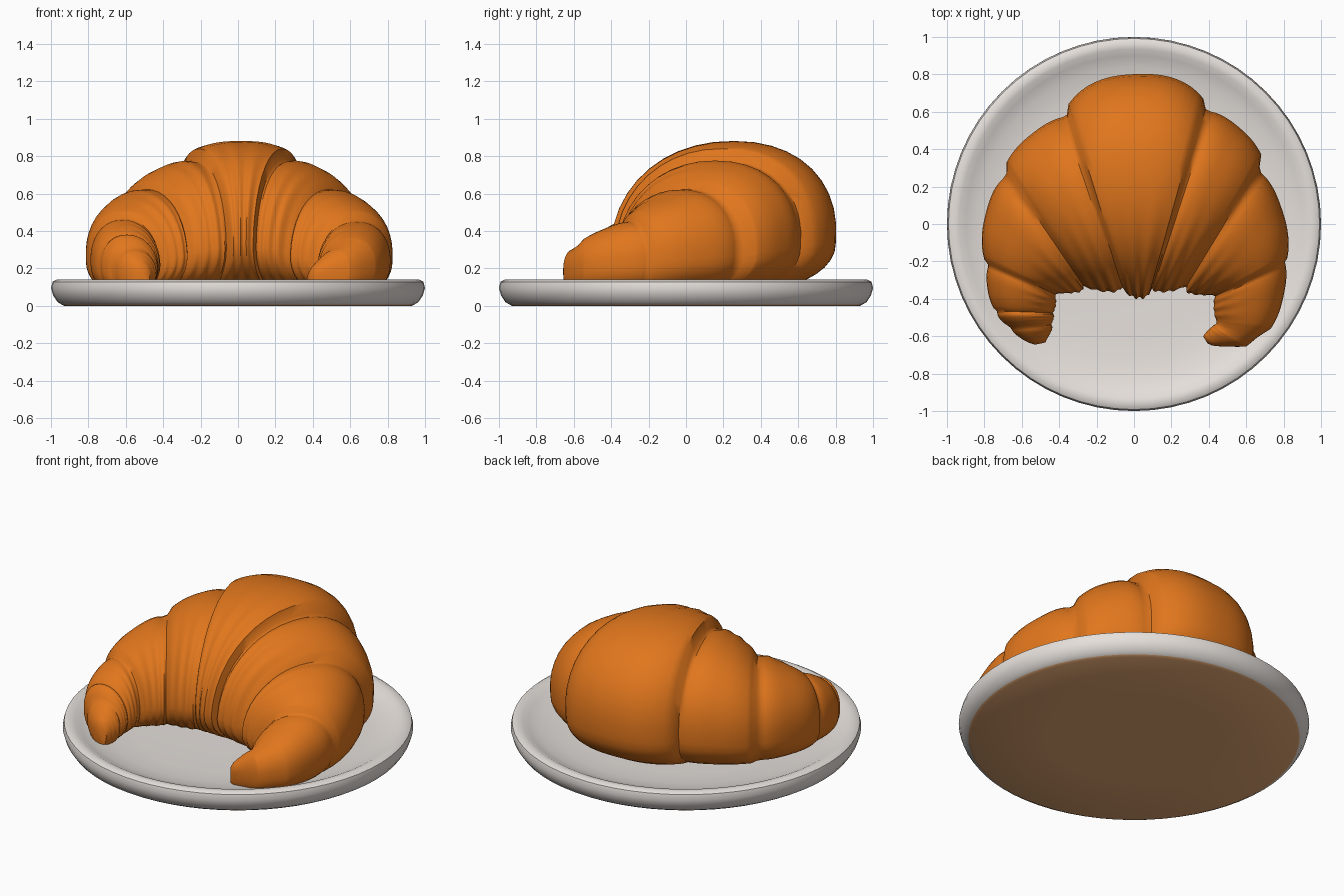
import bpy, bmesh, math
from mathutils import Vector

if "Cube" in bpy.data.objects:
    bpy.data.objects.remove(bpy.data.objects["Cube"])


def material(name, rgb):
    m = bpy.data.materials.new(name)
    m.diffuse_color = (*rgb, 1)
    m.use_nodes = True
    m.node_tree.nodes["Principled BSDF"].inputs["Base Color"].default_value = m.diffuse_color
    return m


CRUST = material("baked crust orange", (0.75, 0.182, 0.012))
WHITE = material("plate white", (0.79, 0.745, 0.71))
BASE = material("plate base tan", (0.79, 0.40, 0.175))


def finish(name, bm, mats, angle):
    bmesh.ops.recalc_face_normals(bm, faces=bm.faces)
    me = bpy.data.meshes.new(name)
    bm.to_mesh(me)
    bm.free()
    ob = bpy.data.objects.new(name, me)
    bpy.context.collection.objects.link(ob)
    for m in mats:
        me.materials.append(m)
    bpy.context.view_layer.objects.active = ob
    ob.select_set(True)
    bpy.ops.object.shade_smooth_by_angle(angle=math.radians(angle))
    ob.select_set(False)
    return ob


def loft(bm, rings):
    for a, b in zip(rings, rings[1:]):
        n = len(a)
        for i in range(n):
            j = (i + 1) % n
            bm.faces.new((a[i], a[j], b[j], b[i]))


# Plate: lathed profile with a shallow well and rounded rim
profile = [(0.5, 0), (0.93, 0), (0.945, 0.008), (0.965, 0.02), (0.988, 0.055), (1.0, 0.095),
           (0.992, 0.128), (0.97, 0.14), (0.935, 0.136), (0.90, 0.118),
           (0.84, 0.098), (0.74, 0.082), (0.6, 0.074), (0.3, 0.07)]
bm = bmesh.new()
rings = [[bm.verts.new((r * math.cos(2 * math.pi * i / 64),
                        r * math.sin(2 * math.pi * i / 64), z)) for i in range(64)]
         for r, z in profile]
loft(bm, rings)
bm.faces.new(rings[0])
bm.faces.new(rings[-1])
for f in bm.faces:                      # tan underside
    f.material_index = 1 if f.calc_center_median().z < 0.006 else 0
finish("plate", bm, [WHITE, BASE], 40)

# Croissant segments, left tip to right tip: two edges and an outward puff.
# Each edge is inner x, inner y, outer x, outer y, top height
SEGMENTS = [
    ((-0.465, -0.615, -0.56, -0.635, 0.23), (-0.435, -0.55, -0.65, -0.57, 0.30), 0.01),
    ((-0.44, -0.53, -0.68, -0.54, 0.33), (-0.43, -0.48, -0.73, -0.48, 0.38), 0.01),
    ((-0.43, -0.47, -0.75, -0.45, 0.39), (-0.42, -0.39, -0.78, -0.23, 0.46), 0.02),
    ((-0.40, -0.37, -0.80, -0.19, 0.50), (-0.27, -0.35, -0.70, 0.24, 0.62), 0.055),
    ((-0.25, -0.34, -0.68, 0.33, 0.66), (-0.07, -0.35, -0.38, 0.57, 0.77), 0.035),
    ((-0.04, -0.37, -0.35, 0.64, 0.84), (0.08, -0.38, 0.37, 0.67, 0.84), 0.145),
    ((0.10, -0.35, 0.41, 0.60, 0.77), (0.26, -0.34, 0.68, 0.37, 0.66), 0.035),
    ((0.28, -0.36, 0.68, 0.27, 0.62), (0.42, -0.38, 0.82, -0.18, 0.50), 0.055),
    ((0.43, -0.40, 0.81, -0.22, 0.45), (0.44, -0.52, 0.73, -0.56, 0.36), 0.03),
    ((0.43, -0.54, 0.60, -0.655, 0.30), (0.38, -0.585, 0.42, -0.65, 0.21), 0.005),
]
N = 40


def section(bm, edge, bulge=0.0, k=1.0, puff=0.0, ripple=0.0):
    """Upright rounded section between an inner and an outer point."""
    ix, iy, ox, oy, h = edge
    I, O = Vector((ix, iy)), Vector((ox, oy))
    w = (O - I).length
    d = (O - I) / w
    O = O + d * puff * bulge
    I = I - d * 0.02 * w * bulge
    h += 0.04 * w * bulge
    c, half = (I + O) / 2, (O - I).length / 2 * k
    zc, zb = 0.10 + 0.27 * h, 0.06
    out = []
    for i in range(N):
        a = 2 * math.pi * i / N
        ca, sa = math.cos(a), math.sin(a)
        r = 1 + ripple * max(0, -ca)     # fine pastry folds on the inner side
        p = c + d * half * r * math.copysign(abs(ca) ** 0.93, ca)
        p += d * half * 0.09 * max(0, sa)  # crown leans towards the back
        z = zc + r * ((h - zc) * k if sa > 0 else zc - zb) * math.copysign(abs(sa) ** 0.93, sa)
        out.append(bm.verts.new((p.x, p.y, z)))
    return out


def mix(a, b, t):
    return tuple(x + (y - x) * t for x, y in zip(a, b))


# Croissant: puffed segments with pinched grooves between them
bm = bmesh.new()
rings = []
STEPS = 18
for s, (a, b, puff) in enumerate(SEGMENTS):
    for i in range(STEPS + 1):
        t = i / STEPS
        rings.append(section(bm, mix(a, b, t), 1 - abs(2 * t - 1) ** 2.5, 1,
                             puff, 0.012 * math.sin(6 * math.pi * t)))
    if s + 1 < len(SEGMENTS):
        rings.append(section(bm, mix(b, SEGMENTS[s + 1][0], 0.5), 0, 0.955))
loft(bm, rings)


# Rounded tips
def tip(ring, nxt):
    c = sum((v.co for v in ring), Vector()) / N
    d = sum((v.co for v in nxt), Vector()) / N
    push = (c - d).normalized() * 0.02
    small = [bm.verts.new(c + (v.co - c) * 0.6 + push) for v in ring]
    loft(bm, [ring, small])
    bm.faces.new(small)


tip(rings[0], rings[1])
tip(rings[-1], rings[-2])
finish("croissant", bm, [CRUST], 45)
